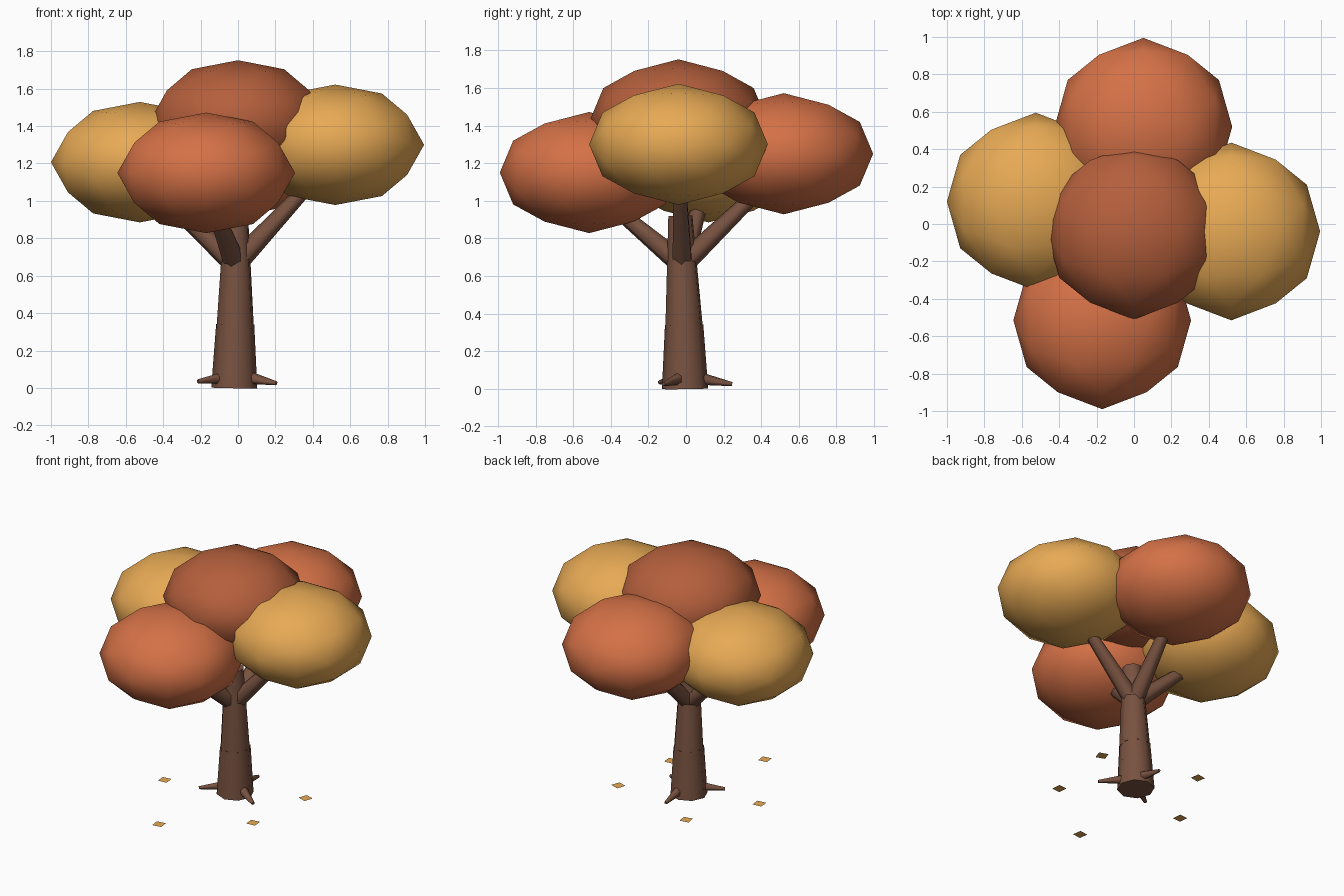
import bpy, math
from mathutils import Vector

if "Cube" in bpy.data.objects:
    bpy.data.objects.remove(bpy.data.objects["Cube"])


def mat(name, rgb):
    m = bpy.data.materials.new(name)
    m.diffuse_color = (*rgb, 1)
    m.use_nodes = True
    m.node_tree.nodes["Principled BSDF"].inputs["Base Color"].default_value = m.diffuse_color
    return m


BARK = mat("bark", (0.19, 0.085, 0.052))
RUST = mat("rust_leaf", (0.46, 0.115, 0.045))
ORANGE = mat("orange_leaf", (0.66, 0.165, 0.062))
GOLD = mat("gold_leaf", (0.80, 0.40, 0.09))


def finish(name, material, angle):
    ob = bpy.context.object
    ob.name = name
    ob.data.materials.append(material)
    if angle:
        bpy.ops.object.shade_smooth_by_angle(angle=math.radians(angle))
    return ob


def limb(name, a, b, r1, r2, sides):
    """Tapered cylinder from a to b."""
    a, b = Vector(a), Vector(b)
    d = b - a
    bpy.ops.mesh.primitive_cone_add(
        vertices=sides, radius1=r1, radius2=r2, depth=d.length,
        location=(a + b) / 2, rotation=d.to_track_quat('Z', 'Y').to_euler())
    return finish(name, BARK, 60)


def crown(name, loc, r, rz, material):
    """Squashed icosphere with an edge midpoint at the top."""
    bpy.ops.mesh.primitive_ico_sphere_add(subdivisions=2, radius=1)
    ob = finish(name, material, 60)
    # turn so the icosahedron's two-fold axes match x, y and z
    p = sorted((v.co.copy() for v in ob.data.vertices), key=lambda c: -c.z)
    top = p[0]
    # nearest icosahedron vertex lies 63.4 degrees from the top one
    near = min(p, key=lambda c: abs(c.dot(top) - 1 / math.sqrt(5)))
    zax = (top + near).normalized()
    xax = (top - near).normalized()
    yax = zax.cross(xax)
    for v in ob.data.vertices:
        c = v.co.copy()
        v.co = (c.dot(xax) * r, c.dot(yax) * r, c.dot(zax) * rz)
    ob.location = loc


# Trunk in two stacked sections
limb("lower_trunk", (-0.02, -0.005, 0), (-0.015, -0.01, 0.34), 0.123, 0.102, 8)
limb("upper_trunk", (-0.015, -0.01, 0.32), (-0.01, -0.03, 0.92), 0.103, 0.066, 8)

# Roots
for i, tip in enumerate([(-0.215, -0.14, 0.035), (0.205, -0.12, 0.025), (-0.01, 0.245, 0.025)]):
    limb(f"root_{i + 1}", (tip[0] * 0.3, tip[1] * 0.3, 0.055), tip, 0.034, 0.011, 6)

# Outer leaf clumps, each carried by a branch
clumps = {
    "right": ((0.52, -0.04, 1.30), GOLD),
    "left": ((-0.525, 0.12, 1.207), GOLD),
    "front": ((-0.17, -0.515, 1.15), ORANGE),
    "back": ((0.05, 0.52, 1.25), ORANGE),
}
for side, (c, m) in clumps.items():
    crown(f"{side}_leaf_clump", c, 0.475, 0.322, m)
    limb(f"{side}_branch", (-0.015, -0.02, 0.66), (c[0] * 0.9, c[1] * 0.9, c[2] - 0.12),
         0.06, 0.032, 6)
crown("top_leaf_clump", (0, -0.04, 1.43), 0.47, 0.322, RUST)

# Fallen leaves on the ground
fallen = [(-0.50, -0.125, 5), (0.42, 0.174, -20), (-0.135, -0.71, 8),
          (0.357, -0.337, 5), (-0.25, 0.354, 10)]
for i, (x, y, a) in enumerate(fallen):
    bpy.ops.mesh.primitive_plane_add(size=0.066, location=(x, y, 0.01),
                                     rotation=(0, 0, math.radians(a)))
    finish(f"fallen_leaf_{i + 1}", GOLD, 0)
